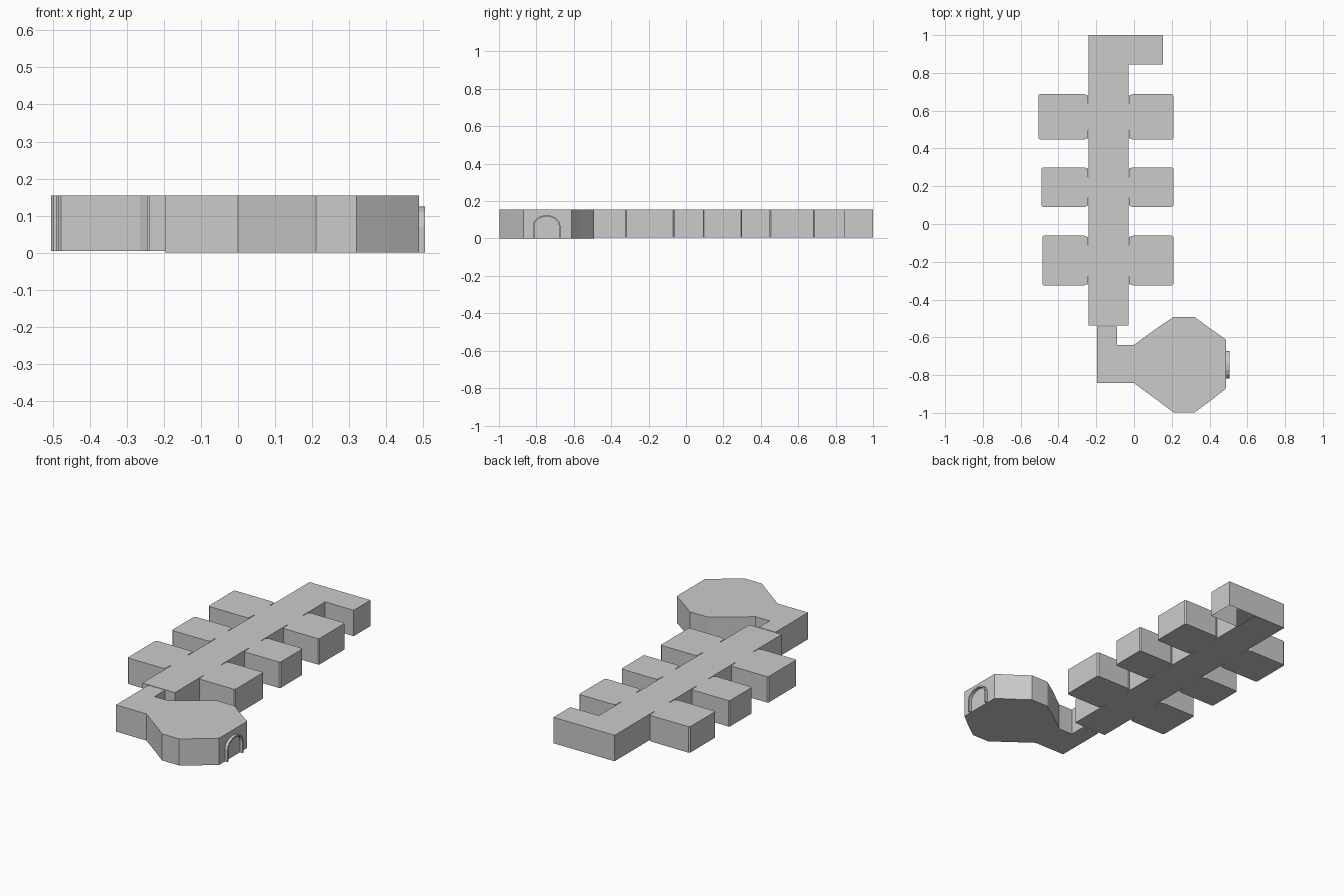
import bpy, bmesh, math
from mathutils import Vector

if "Cube" in bpy.data.objects:
    bpy.data.objects.remove(bpy.data.objects["Cube"])

TOP = 0.155


def make_object(name, bm):
    bmesh.ops.recalc_face_normals(bm, faces=bm.faces)
    mesh = bpy.data.meshes.new(name)
    bm.to_mesh(mesh)
    bm.free()
    obj = bpy.data.objects.new(name, mesh)
    bpy.context.collection.objects.link(obj)
    return obj


def prism(name, outline, z0=0.004, z1=TOP):
    bm = bmesh.new()
    base = bm.faces.new([bm.verts.new((x, y, z0)) for x, y in outline])
    ext = bmesh.ops.extrude_face_region(bm, geom=[base], use_keep_orig=True)
    verts = [g for g in ext["geom"] if isinstance(g, bmesh.types.BMVert)]
    bmesh.ops.translate(bm, verts=verts, vec=(0, 0, z1 - z0))
    return make_object(name, bm)


def room(name, wall_x, far_x, y0, y1):
    # room with slightly clipped corners and thin slits beside its doorway
    s = 1 if far_x > wall_x else -1
    c, gap = 0.007, 0.004
    near = wall_x + s * gap
    mid, half = (y0 + y1) / 2, (y1 - y0) / 2 - 0.05
    prism(name, [
        (wall_x, mid - half), (near, mid - half), (near, y0 + c),
        (near + s * 0.02, y0), (far_x - s * c, y0), (far_x, y0 + c),
        (far_x, y1 - c), (far_x - s * c, y1), (near + s * 0.02, y1),
        (near, y1 - c), (near, mid + half), (wall_x, mid + half)])


# main corridor: L-shaped walls and ceiling, floor left out under the short arm
hall = [(-0.24, -0.538), (-0.03, -0.538), (-0.03, 0.845),
        (0.153, 0.845), (0.153, 1.0), (-0.03, 1.0), (-0.24, 1.0)]
bm = bmesh.new()
low = [bm.verts.new((x, y, 0.004)) for x, y in hall]
high = [bm.verts.new((x, y, TOP)) for x, y in hall]
for i in range(len(hall)):
    j = (i + 1) % len(hall)
    bm.faces.new((low[i], low[j], high[j], high[i]))
bm.faces.new(high)
bm.faces.new((low[0], low[1], low[2], low[5], low[6]))
make_object("main_corridor", bm)

# three pairs of side rooms
for n, (y0, y1, left_x) in enumerate(
        [(-0.325, -0.062, -0.485), (0.09, 0.30, -0.49), (0.447, 0.688, -0.505)], 1):
    room(f"left_room_{n}", -0.24, left_x, y0, y1)
    room(f"right_room_{n}", -0.03, 0.208, y0, y1)

# entrance hall with its bent link passage
prism("entrance_hall", [
    (-0.197, -0.542), (-0.197, -0.842), (0.0, -0.842), (0.13, -0.938),
    (0.21, -0.998), (0.32, -0.998), (0.41, -0.932), (0.488, -0.87),
    (0.488, -0.612), (0.41, -0.558), (0.32, -0.492), (0.21, -0.492),
    (0.13, -0.545), (0.0, -0.64), (-0.09, -0.64), (-0.09, -0.542)], 0.0)


# arched doorway frame
def arch(inset):
    w, r, z_mid, yc = 0.073 - inset, 0.055 - inset, 0.07, -0.745
    pts = [(yc - w, 0.0)]
    for i in range(9):
        a = math.pi * (1 - i / 8)
        pts.append((yc + w * math.cos(a), z_mid + r * math.sin(a)))
    return pts + [(yc + w, 0.0)]


bm = bmesh.new()
rings = [[bm.verts.new((x, y, z)) for y, z in arch(inset)]
         for x, inset in ((0.48, 0), (0.505, 0), (0.505, 0.008), (0.48, 0.008))]
for k in range(4):
    a, b = rings[k], rings[(k + 1) % 4]
    for i in range(len(a) - 1):
        bm.faces.new((a[i], a[i + 1], b[i + 1], b[i]))
for end in (0, -1):
    bm.faces.new([r[end] for r in rings])
make_object("door_frame", bm)
